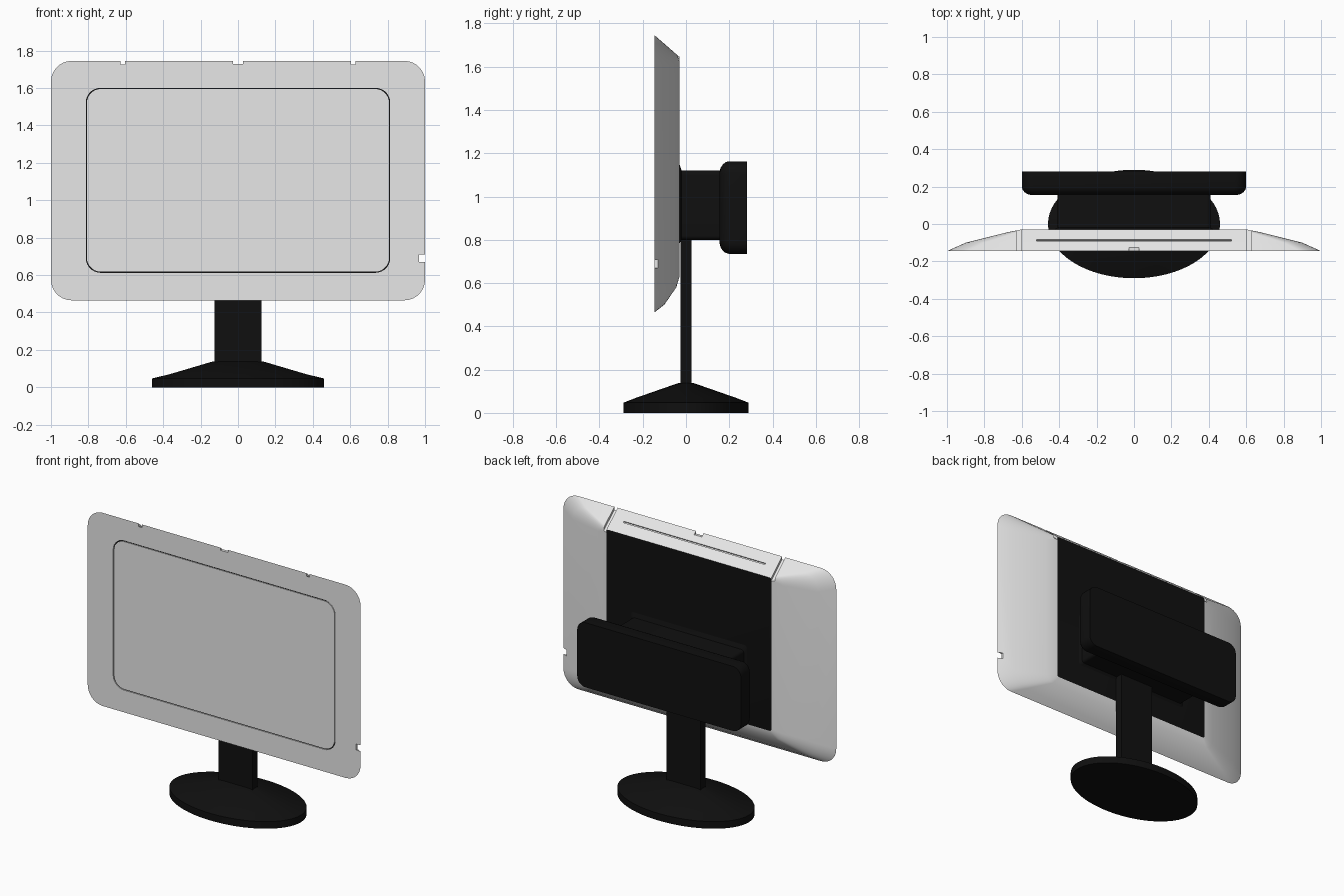
import bpy, bmesh, math
from mathutils import Vector

if "Cube" in bpy.data.objects:
    bpy.data.objects.remove(bpy.data.objects["Cube"])


def material(name, v):
    m = bpy.data.materials.new(name)
    m.diffuse_color = (v, v, v, 1)
    m.use_nodes = True
    m.node_tree.nodes["Principled BSDF"].inputs["Base Color"].default_value = m.diffuse_color
    return m


GREY = material("light_grey_plastic", 0.8)
BLACK = material("black_plastic", 0.005)


def rrect(y, w, z0, z1, r, n=7):
    """Rounded rectangle in the xz plane at depth y."""
    pts = []
    corners = [(w - r, z1 - r), (-w + r, z1 - r), (-w + r, z0 + r), (w - r, z0 + r)]
    for k, (cx, cz) in enumerate(corners):
        for i in range(n + 1):
            a = math.pi / 2 * (k + i / n)
            pts.append(Vector((cx + r * math.cos(a), y, cz + r * math.sin(a))))
    return pts


def ellipse(z, a, b, n=64):
    return [Vector((a * math.cos(t), b * math.sin(t), z))
            for t in (2 * math.pi * i / n for i in range(n))]


def smooth(ob, angle=30):
    bpy.ops.object.select_all(action='DESELECT')
    ob.select_set(True)
    bpy.context.view_layer.objects.active = ob
    bpy.ops.object.shade_smooth_by_angle(angle=math.radians(angle))


def loft(name, loops, mats, black_strips=(), black_caps=()):
    """Skin a stack of loops and cap both ends."""
    bm = bmesh.new()
    rings = [[bm.verts.new(p) for p in lp] for lp in loops]
    n = len(rings[0])
    for s, (a, b) in enumerate(zip(rings, rings[1:])):
        for i in range(n):
            j = (i + 1) % n
            f = bm.faces.new((a[i], a[j], b[j], b[i]))
            f.material_index = int(s in black_strips)
    for k, ring in enumerate((rings[0], rings[-1])):
        f = bm.faces.new(ring)
        f.material_index = int(k in black_caps)
    bmesh.ops.recalc_face_normals(bm, faces=bm.faces[:])
    me = bpy.data.meshes.new(name)
    bm.to_mesh(me)
    bm.free()
    for m in mats:
        me.materials.append(m)
    ob = bpy.data.objects.new(name, me)
    bpy.context.collection.objects.link(ob)
    return ob


def box(name, loc, size, rx=0, mat=None):
    bpy.ops.mesh.primitive_cube_add(size=1, location=loc, rotation=(rx, 0, 0))
    ob = bpy.context.object
    ob.name = name
    ob.scale = size
    if mat:
        ob.data.materials.append(mat)
    return ob


# Screen housing: screen, dark groove, bezel, sloping rim, black back panel
housing = loft("screen_housing", [
    rrect(-0.143, 0.808, 0.618, 1.595, 0.075),
    rrect(-0.138, 0.808, 0.618, 1.595, 0.075),
    rrect(-0.138, 0.814, 0.612, 1.601, 0.080),
    rrect(-0.145, 0.814, 0.612, 1.601, 0.080),
    rrect(-0.145, 1.0, 0.465, 1.745, 0.11),
    rrect(-0.10, 0.90, 0.50, 1.706, 0.10),
    rrect(-0.045, 0.68, 0.58, 1.658, 0.05),
    rrect(-0.03, 0.605, 0.63, 1.645, 0.015),
], [GREY, BLACK], black_strips=(1,), black_caps=(1,))

# Grooves and notches cut into the rim
slope = -math.atan2(0.10, 0.115)
cutters = [
    box("groove_left", (-0.615, -0.0875, 1.695), (0.024, 0.25, 0.03), slope),
    box("groove_right", (0.615, -0.0875, 1.695), (0.024, 0.25, 0.03), slope),
    box("top_slit", (0, -0.0875, 1.695), (1.04, 0.009, 0.02), slope),
    box("top_notch", (0, -0.135, 1.745), (0.055, 0.06, 0.035)),
    box("side_notch", (0.99, -0.14, 0.69), (0.045, 0.035, 0.04)),
]
for c in cutters:
    mod = housing.modifiers.new(c.name, 'BOOLEAN')
    mod.operation = 'DIFFERENCE'
    mod.solver = 'EXACT'
    mod.object = c
    c.hide_render = True
bpy.context.view_layer.objects.active = housing
for mod in list(housing.modifiers):
    bpy.ops.object.modifier_apply(modifier=mod.name)
for c in cutters:
    bpy.data.objects.remove(c)
smooth(housing)

# Rear mount block, flaring slightly where it meets the back panel
smooth(loft("mount_block", [
    rrect(-0.032, 0.43, 0.78, 1.155, 0.02),
    rrect(-0.02, 0.41, 0.80, 1.12, 0.02),
    rrect(0.17, 0.41, 0.80, 1.12, 0.02),
], [BLACK]))

# Rear box with rounded inner edge
bz = [(0.155, 0.05), (0.16, 0.03), (0.17, 0.015), (0.182, 0.005), (0.197, 0), (0.282, 0)]
smooth(loft("rear_box", [rrect(y, 0.6 - d, 0.735 + d, 1.163 - d, 0.06 - d * 0.6)
                         for y, d in bz], [BLACK]))

# Neck
box("neck", (0, 0, 0.48), (0.25, 0.05, 0.72), mat=BLACK)

# Oval base rising to the neck
smooth(loft("base", [
    ellipse(0, 0.46, 0.29),
    ellipse(0.047, 0.46, 0.29),
    ellipse(0.07, 0.365, 0.23),
    ellipse(0.138, 0.135, 0.035),
], [BLACK]), 25)
